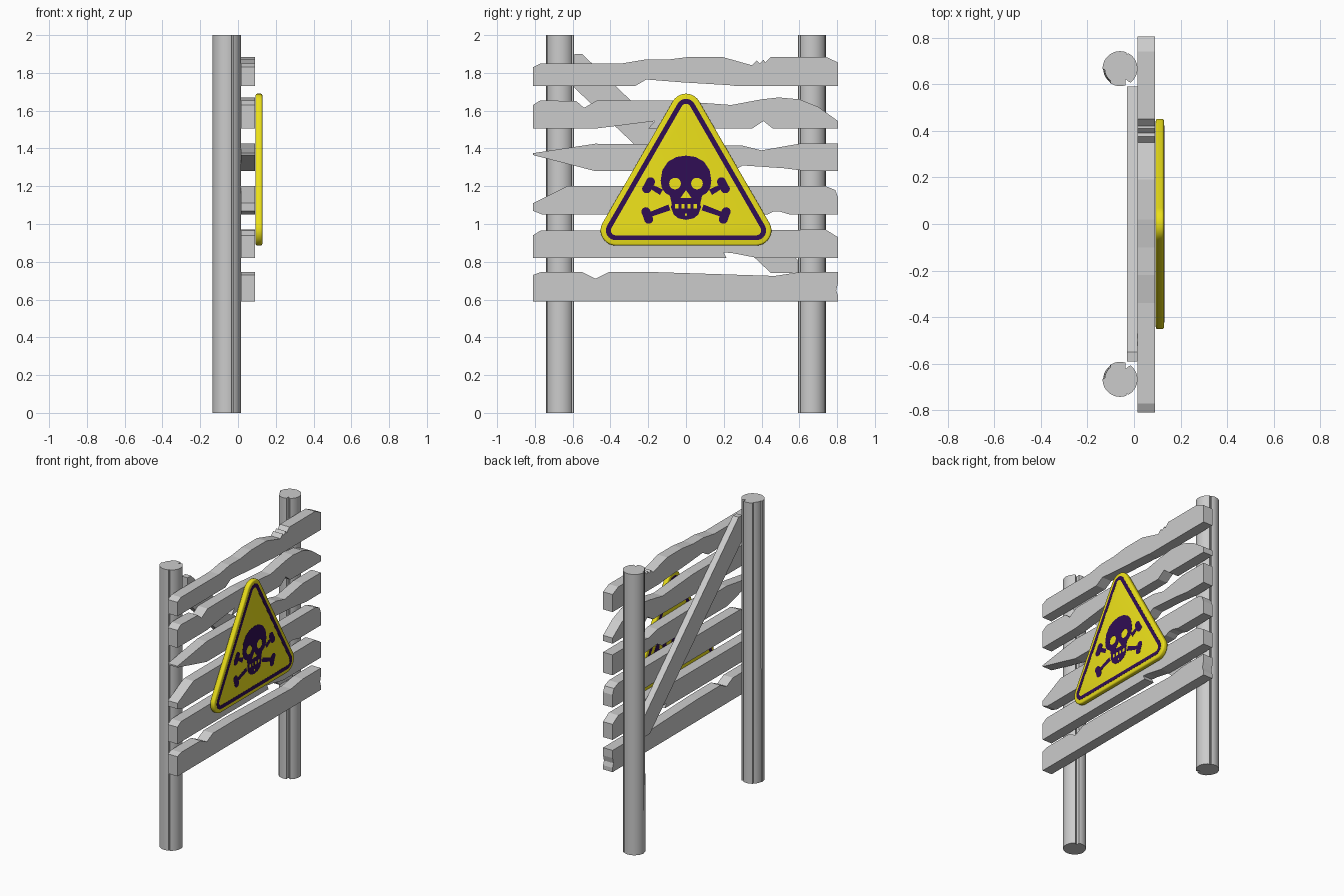
import bpy, bmesh
from math import sin, cos, radians, atan2, hypot
from mathutils import Matrix

if "Cube" in bpy.data.objects:
    bpy.data.objects.remove(bpy.data.objects["Cube"])

# local X -> world Y, local Y -> world Z, local Z -> world X
TO_YZ = Matrix(((0, 0, 1, 0), (1, 0, 0, 0), (0, 1, 0, 0), (0, 0, 0, 1)))


def material(name, color):
    m = bpy.data.materials.new(name)
    m.diffuse_color = color
    m.use_nodes = True
    m.node_tree.nodes["Principled BSDF"].inputs["Base Color"].default_value = m.diffuse_color
    return m


def smooth(ob):
    bpy.ops.object.select_all(action='DESELECT')
    ob.select_set(True)
    bpy.context.view_layer.objects.active = ob
    bpy.ops.object.shade_smooth_by_angle(angle=radians(35))


def add_mesh(name, mesh, mat=None):
    ob = bpy.data.objects.new(name, mesh)
    bpy.context.collection.objects.link(ob)
    if mat:
        mesh.materials.clear()
        mesh.materials.append(mat)
    return ob


def plate(name, loops, x0, x1, mat=None, bevel=0.0):
    """Flat plate from (y, z) outlines; inner loops become holes."""
    cu = bpy.data.curves.new(name + "_profile", 'CURVE')
    cu.dimensions, cu.fill_mode = '2D', 'BOTH'
    cu.extrude = (x1 - x0) / 2 - bevel
    cu.bevel_depth, cu.bevel_resolution = bevel, 2
    for loop in loops:
        sp = cu.splines.new('POLY')
        sp.points.add(len(loop) - 1)
        for p, (y, z) in zip(sp.points, loop):
            p.co = (y, z, 0, 1)
        sp.use_cyclic_u = True
    tmp = bpy.data.objects.new("tmp", cu)
    bpy.context.collection.objects.link(tmp)
    dg = bpy.context.evaluated_depsgraph_get()
    mesh = bpy.data.meshes.new_from_object(tmp.evaluated_get(dg))
    bpy.data.objects.remove(tmp)
    mesh.transform(Matrix.Translation(((x0 + x1) / 2, 0, 0)) @ TO_YZ)
    bm = bmesh.new()
    bm.from_mesh(mesh)
    bmesh.ops.remove_doubles(bm, verts=bm.verts, dist=1e-5)
    bmesh.ops.recalc_face_normals(bm, faces=bm.faces)
    for f in bm.faces:
        f.smooth = False
    bm.to_mesh(mesh)
    bm.free()
    return add_mesh(name, mesh, mat)


def arc(cy, cz, r, a0, a1, n):
    return [(cy + r * cos(radians(a0 + (a1 - a0) * i / n)),
             cz + r * sin(radians(a0 + (a1 - a0) * i / n))) for i in range(n + 1)]


def circle(cy, cz, r, n=20):
    return arc(cy, cz, r, 0, 360, n)[:-1]


# Round posts with a crack, a small dent and a flaked back strip
def post_ring(side, flake):
    pts = []
    for a in range(0, 360, 8):
        pts.append((a, 0.075))
    pts = [p for p in pts if not (286 <= p[0] <= 310 or 182 <= p[0] <= 234 or 60 <= p[0] <= 70)]
    pts += [(289, .075), (293, .058), (299, .052), (303, .066), (307, .075)]
    pts += [(61, .075), (65, .069), (69, .075)]
    pts += [(181, .075)] + [(a, .075 - flake) for a in range(184, 233, 8)] + [(236, .075)]
    return [(-.06 + r * cos(radians(a)), side * (.667 + r * sin(radians(a))))
            for a, r in sorted(pts)]


for label, side in (("left", -1), ("right", 1)):
    bm = bmesh.new()
    low = [bm.verts.new((x, y, 0)) for x, y in post_ring(side, .003)]
    top = [bm.verts.new((x, y, 2)) for x, y in post_ring(side, .009)]
    n = len(low)
    for i in range(n):
        j = (i + 1) % n
        bm.faces.new((low[i], low[j], top[j], top[i]))
    bm.faces.new(low)
    bm.faces.new(top)
    bmesh.ops.recalc_face_normals(bm, faces=bm.faces)
    me = bpy.data.meshes.new("post_" + label)
    bm.to_mesh(me)
    bm.free()
    smooth(add_mesh("post_" + label, me))

# Weathered planks, top to bottom
P0, P1 = .015, .09
plate("plank_1", [[(-.81, 1.83), (-.77, 1.85), (-.34, 1.85), (-.22, 1.87), (-.10, 1.87), (.02, 1.885),
                   (.19, 1.885), (.35, 1.84), (.375, 1.865), (.39, 1.85), (.41, 1.87), (.42, 1.855),
                   (.45, 1.885), (.74, 1.885), (.805, 1.855), (.805, 1.73), (.27, 1.73), (.23, 1.735),
                   (-.02, 1.75), (-.21, 1.765), (-.27, 1.73), (-.81, 1.73)]], P0, P1)
plate("plank_2", [[(-.81, 1.63), (-.77, 1.655), (-.58, 1.65), (-.54, 1.615), (-.47, 1.655), (-.1, 1.655),
                   (.24, 1.63), (.4, 1.66), (.49, 1.67), (.6, 1.66), (.7, 1.62), (.805, 1.545),
                   (.805, 1.505), (.46, 1.505), (.41, 1.545), (.35, 1.505), (-.2, 1.505), (-.165, 1.545),
                   (-.48, 1.505), (-.81, 1.505)]], P0, P1)
plate("plank_3", [[(-.81, 1.375), (-.48, 1.425), (.3, 1.415), (.4, 1.39), (.6, 1.425), (.805, 1.425),
                   (.805, 1.28), (.64, 1.28), (.52, 1.295), (.3, 1.31), (.25, 1.28), (-.48, 1.28),
                   (-.81, 1.365)]], P0, P1)
plate("plank_4", [[(-.81, 1.11), (-.63, 1.2), (.74, 1.2), (.79, 1.18), (.805, 1.14), (.805, 1.05),
                   (.55, 1.05), (.5, 1.065), (.46, 1.065), (.43, 1.05), (-.76, 1.05), (-.81, 1.07)]], P0, P1)
plate("plank_5", [[(-.81, .94), (-.77, .965), (.74, .97), (.805, .93), (.805, .82), (.38, .82),
                   (.25, .845), (.2, .85), (.215, .82), (-.81, .82)]], P0, P1)
plate("plank_6", [[(-.81, .73), (-.77, .745), (-.55, .745), (-.48, .71), (-.41, .745), (-.16, .745),
                   (.47, .725), (.6, .745), (.805, .745), (.805, .69), (.795, .65), (.805, .62),
                   (.805, .59), (-.81, .59)]], P0, P1)

# Diagonal brace behind the planks
plate("diagonal_brace", [[(-.59, 1.9), (-.55, 1.9), (.59, .81), (.59, .74), (.45, .74), (-.59, 1.72)]],
      -.03, P0)

# Warning sign: rounded triangle with a dark border
yellow = material("sign_yellow", (.83, .74, .01, 1))
purple = material("sign_purple", (.03, .004, .09, 1))


def triangle(r):
    return (arc(.372, .966, r, -90, 30, 10) + arc(0, 1.61, r, 30, 150, 10)
            + arc(-.372, .966, r, 150, 270, 10))


smooth(plate("sign_board", [triangle(.07)], .093, .129, yellow, .01))
D0, D1 = .092, .130
plate("sign_border", [triangle(.052), triangle(.026)], D0, D1, purple)

# Skull emblem with eye, nose and tooth openings
half = [(.05, 1.355), (.095, 1.33), (.125, 1.285), (.134, 1.23), (.128, 1.19), (.11, 1.165),
        (.085, 1.15), (.075, 1.105), (.08, 1.09), (.065, 1.05), (.04, 1.03)]
skull = [(0, 1.362)] + half + [(0, 1.022)] + [(-y, z) for y, z in reversed(half)]
holes = [circle(s * .058, 1.214, .031) for s in (-1, 1)]
holes.append([(0, 1.18), (-.03, 1.137), (.03, 1.137)])
holes += [[(c - .009, 1.083), (c + .009, 1.083), (c + .009, 1.107), (c - .009, 1.107)]
          for c in (-.048, -.016, .016, .048)]
holes.append(circle(0, 1.05, .007, 8))
plate("skull_emblem", [skull] + holes, D0, D1, purple)


# Bone ends sticking out around the skull
def bone(name, y0, z0, y1, z1, s):
    length, a = hypot(y1 - y0, z1 - z0), atan2(z1 - z0, y1 - y0)
    k, r, w = .021, .024, .016
    pts = ([(length, w)] + arc(0, k, r, -20, 200, 12) + arc(0, -k, r, 160, 380, 12) + [(length, -w)])
    loop = [(s * (y0 + u * cos(a) - v * sin(a)), z0 + u * sin(a) + v * cos(a)) for u, v in pts]
    plate(name, [loop], D0, D1, purple)


for label, s in (("left", 1), ("right", -1)):
    bone("bone_upper_" + label, -.198, 1.205, -.13, 1.168, s)
    bone("bone_lower_" + label, -.205, 1.045, -.088, 1.088, s)
